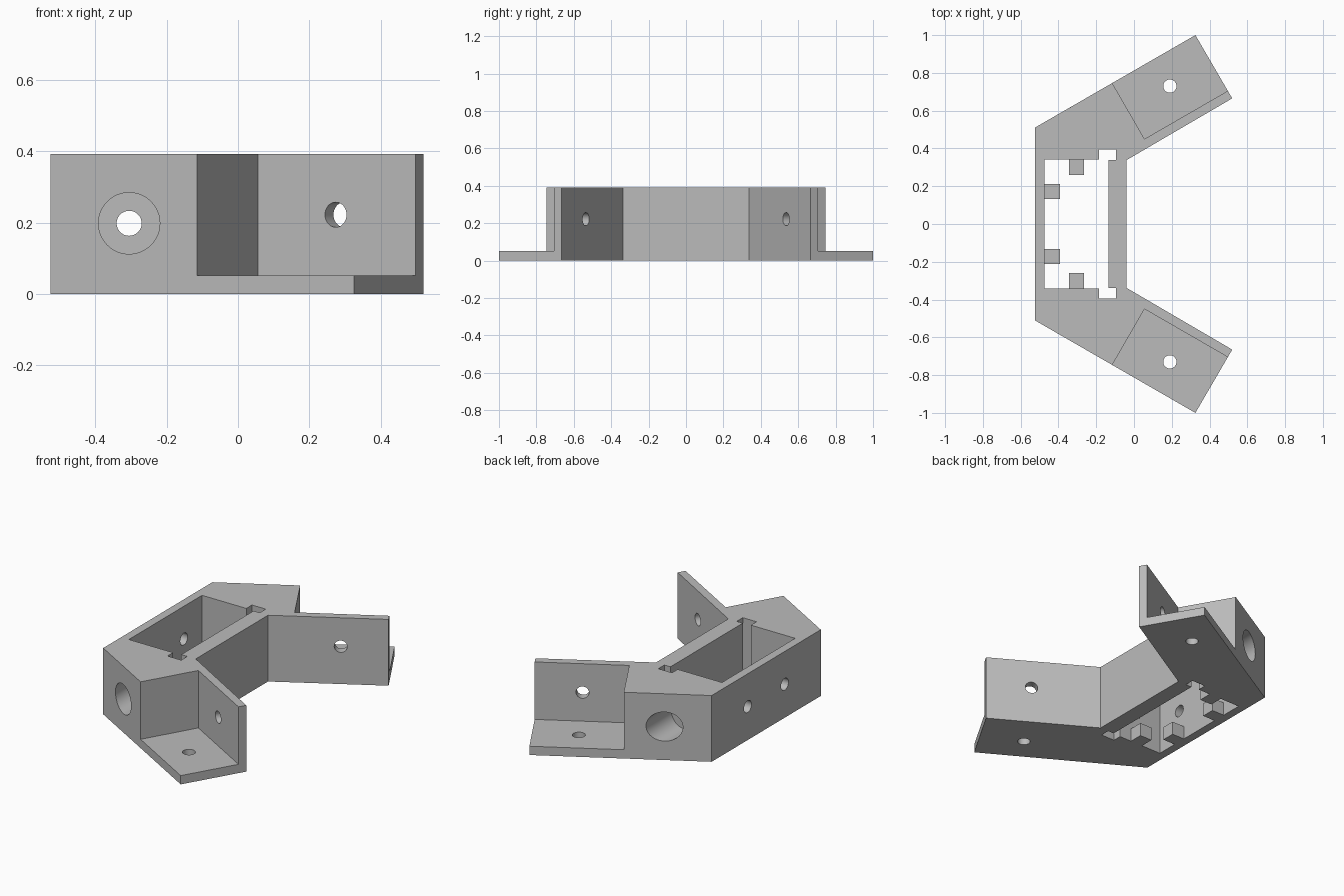
import bpy, bmesh, math
from mathutils import Vector, Matrix

default = bpy.data.objects.get("Cube")
if default:
    bpy.data.objects.remove(default, do_unlink=True)

HEIGHT = 0.392
SCREW = 0.035          # screw hole radius
CORNER = Vector((-0.525, 0.51, 0))
ANGLE = math.radians(30)
ALONG = Vector((math.cos(ANGLE), math.sin(ANGLE), 0))
ACROSS = Vector((math.sin(ANGLE), -math.cos(ANGLE), 0))

grey = bpy.data.materials.new("plain grey")
grey.use_nodes = True
grey.diffuse_color = (0.5, 0.5, 0.5, 1)
grey.node_tree.nodes["Principled BSDF"].inputs["Base Color"].default_value = (0.5, 0.5, 0.5, 1)


def make_object(name, bm):
    bmesh.ops.recalc_face_normals(bm, faces=bm.faces)
    mesh = bpy.data.meshes.new(name)
    bm.to_mesh(mesh)
    bm.free()
    mesh.materials.append(grey)
    obj = bpy.data.objects.new(name, mesh)
    bpy.context.collection.objects.link(obj)
    return obj


def prism(name, points, z0, z1):
    bm = bmesh.new()
    face = bm.faces.new([bm.verts.new((p[0], p[1], z0)) for p in points])
    top = bmesh.ops.extrude_face_region(bm, geom=[face])["geom"]
    bmesh.ops.translate(bm, vec=(0, 0, z1 - z0),
                        verts=[v for v in top if isinstance(v, bmesh.types.BMVert)])
    return make_object(name, bm)


def box(name, x0, x1, y0, y1, z0, z1):
    return prism(name, [(x0, y0), (x1, y0), (x1, y1), (x0, y1)], z0, z1)


def rod(name, start, end, radius):
    start, end = Vector(start), Vector(end)
    axis = end - start
    turn = axis.to_track_quat('Z', 'Y').to_matrix().to_4x4()
    bm = bmesh.new()
    bmesh.ops.create_cone(bm, cap_ends=True, segments=48, radius1=radius, radius2=radius,
                          depth=axis.length,
                          matrix=Matrix.Translation((start + end) / 2) @ turn)
    return make_object(name, bm)


def cut(target, cutter):
    cutter.hide_render = True
    mod = target.modifiers.new("cut", 'BOOLEAN')
    mod.operation, mod.solver, mod.object = 'DIFFERENCE', 'EXACT', cutter
    bpy.context.view_layer.objects.active = target
    bpy.ops.object.modifier_apply(modifier=mod.name)
    bpy.data.objects.remove(cutter, do_unlink=True)


def on_arm(u, v, side):
    p = CORNER + ALONG * u + ACROSS * v
    return Vector((p.x, p.y * side, 0))


# Angled bracket body with two splayed arms
half = [(-0.525, 0.51), (0.325, 1.0), (0.52, 0.665), (-0.04, 0.338)]
body = prism("bracket_body", half + [(x, -y) for x, y in reversed(half)], 0, HEIGHT)

# Open central cavity
cut(body, box("cavity_cutter", -0.475, -0.135, -0.342, 0.342, -0.1, 0.5))

for side in (1, -1):
    # Slot for a sliding plate
    cut(body, box("slot_cutter", -0.185, -0.095, 0.338 * side, 0.395 * side, -0.1, 0.5))
    # Arm pocket leaving a floor flange and an inner wall
    pocket = [on_arm(u, v, side) for u, v in ((0.473, -0.2), (1.2, -0.2), (1.2, 0.342), (0.473, 0.342))]
    cut(body, prism("pocket_cutter", pocket, 0.052, 0.5))
    # Flange hole
    cut(body, rod("flange_hole_cutter", (0.19, 0.73 * side, -0.1), (0.19, 0.73 * side, 0.2), SCREW))
    # Arm wall hole
    lift = Vector((0.285, 0.557 * side, 0.222))
    normal = Vector((ACROSS.x, ACROSS.y * side, 0)) * 0.1
    cut(body, rod("wall_hole_cutter", lift - normal, lift + normal, SCREW))
    # Counterbored side hole
    cut(body, rod("bore_cutter", (-0.305, 0.45 * side, 0.198), (-0.305, 0.9 * side, 0.198), 0.086))
    cut(body, rod("side_hole_cutter", (-0.305, 0.3 * side, 0.198), (-0.305, 0.6 * side, 0.198), SCREW))
    # Back wall hole
    cut(body, rod("back_hole_cutter", (-0.6, 0.173 * side, 0.198), (-0.4, 0.173 * side, 0.198), SCREW))

bpy.ops.object.select_all(action='DESELECT')
body.select_set(True)
bpy.context.view_layer.objects.active = body
bpy.ops.object.shade_smooth_by_angle(angle=math.radians(25))

# Small support tabs at the bottom of the cavity
for side, label in ((1, "rear"), (-1, "front")):
    box(label + "_side_tab", -0.345, -0.265, 0.26 * side, 0.342 * side, 0, 0.08)
    box(label + "_back_tab", -0.475, -0.393, 0.133 * side, 0.213 * side, 0, 0.08)
